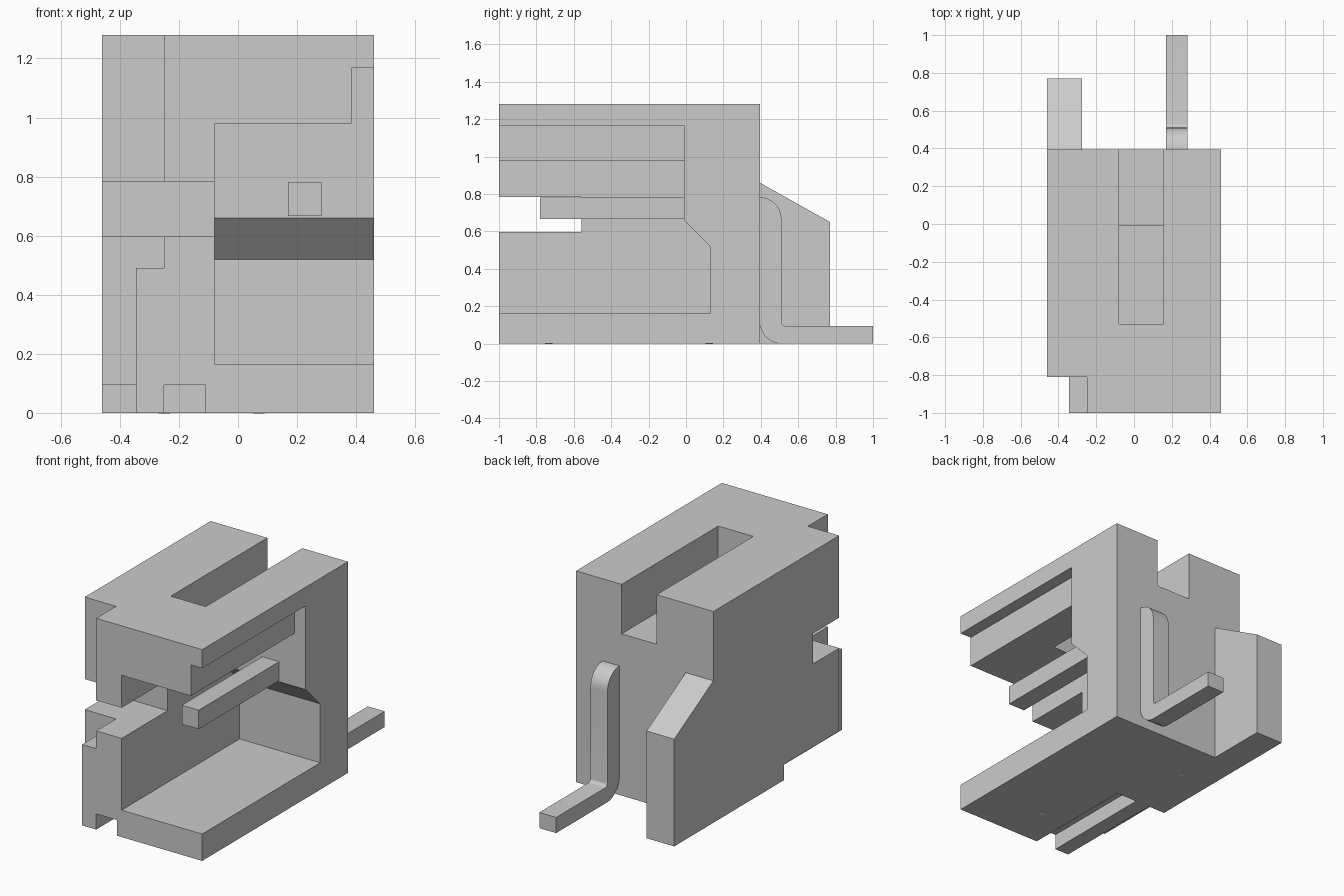
import bpy, bmesh, math

cube = bpy.data.objects.get("Cube")
if cube:
    bpy.data.objects.remove(cube, do_unlink=True)


def material(name, value):
    mat = bpy.data.materials.new(name)
    mat.use_nodes = True
    color = (value, value, value, 1)
    mat.diffuse_color = color
    mat.node_tree.nodes["Principled BSDF"].inputs["Base Color"].default_value = color
    return mat


GREY = material("plain grey", 0.6)
PALE = material("pale grey", 0.8)


def prism(name, x0, x1, profile, mat=GREY):
    """Extrude a (y, z) profile along x."""
    bm = bmesh.new()
    face = bm.faces.new([bm.verts.new((x0, y, z)) for y, z in profile])
    new = bmesh.ops.extrude_face_region(bm, geom=[face])["geom"]
    verts = [v for v in new if isinstance(v, bmesh.types.BMVert)]
    bmesh.ops.translate(bm, verts=verts, vec=(x1 - x0, 0, 0))
    bmesh.ops.recalc_face_normals(bm, faces=bm.faces)
    mesh = bpy.data.meshes.new(name)
    bm.to_mesh(mesh)
    bm.free()
    obj = bpy.data.objects.new(name, mesh)
    obj.data.materials.append(mat)
    bpy.context.collection.objects.link(obj)
    return obj


def rect(y0, y1, z0, z1):
    return [(y0, z0), (y1, z0), (y1, z1), (y0, z1)]


def arc(cy, cz, r, start, end, steps=10):
    angles = [math.radians(start + (end - start) * i / steps) for i in range(steps + 1)]
    return [(cy + r * math.cos(a), cz + r * math.sin(a)) for a in angles]


def select(obj):
    bpy.ops.object.select_all(action='DESELECT')
    obj.select_set(True)
    bpy.context.view_layer.objects.active = obj


def cut(target, x0, x1, profile):
    cutter = prism("cutter", x0, x1, profile)
    cutter.hide_render = True
    mod = target.modifiers.new("cut", 'BOOLEAN')
    mod.operation = 'DIFFERENCE'
    mod.solver = 'EXACT'
    mod.object = cutter
    select(target)
    bpy.ops.object.modifier_apply(modifier=mod.name)
    bpy.data.objects.remove(cutter, do_unlink=True)


# Housing block
BACK, LOW = 0.395, -0.1
FAR = -1.2
housing = prism("housing", -0.46, 0.46, rect(-1, BACK, 0, 1.28))

# Main cavity, open to the front and one side, with a sloped back wall
cut(housing, -0.08, 0.6, [(FAR, 0.163), (0.13, 0.163), (0.13, 0.52),
                          (-0.01, 0.66), (-0.01, 0.98), (FAR, 0.98)])
# Raised step along the open side
cut(housing, 0.385, 0.6, rect(FAR, -0.01, 0.9, 1.167))
# Slot through the roof, open at the back
cut(housing, -0.08, 0.155, rect(-0.53, 0.6, 0.98, 1.4))
# Window in the closed side wall
cut(housing, -0.6, 0.1, rect(FAR, -0.56, 0.598, 0.783))
# Stepped front corner
cut(housing, -0.6, -0.25, rect(FAR, -0.81, 0.49, 1.4))
cut(housing, -0.6, -0.345, rect(FAR, -0.81, LOW, 0.55))
# Underside channels on both sides of a rib
for x0, x1 in ((-0.6, -0.345), (-0.25, -0.11)):
    cut(housing, x0, x1, rect(FAR, -0.28, LOW, 0.095))

# Rear fin with sloped top
prism("rear_fin", -0.46, -0.275, [(BACK, 0), (0.77, 0), (0.77, 0.65), (BACK, 0.86)])

# Bent contact pin
pin = prism("contact_pin", 0.17, 0.283,
            [(-0.78, 0.667), (BACK, 0.667)]
            + arc(0.51, 0.115, 0.115, 180, 270)
            + [(1, 0), (1, 0.095)]
            + arc(0.53, 0.115, 0.02, 270, 180, 4)
            + arc(BACK, 0.667, 0.115, 0, 90)
            + [(-0.78, 0.782)])
select(pin)
bpy.ops.object.shade_smooth_by_angle(angle=math.radians(30))

# Small round marks on the underside
for i, (x, y) in enumerate(((-0.25, 0.124), (0.07, -0.733))):
    bpy.ops.mesh.primitive_cylinder_add(vertices=24, radius=0.02, depth=0.006,
                                        location=(x, y, 0.001))
    mark = bpy.context.object
    mark.name = f"underside_mark_{i + 1}"
    mark.data.materials.append(PALE)
